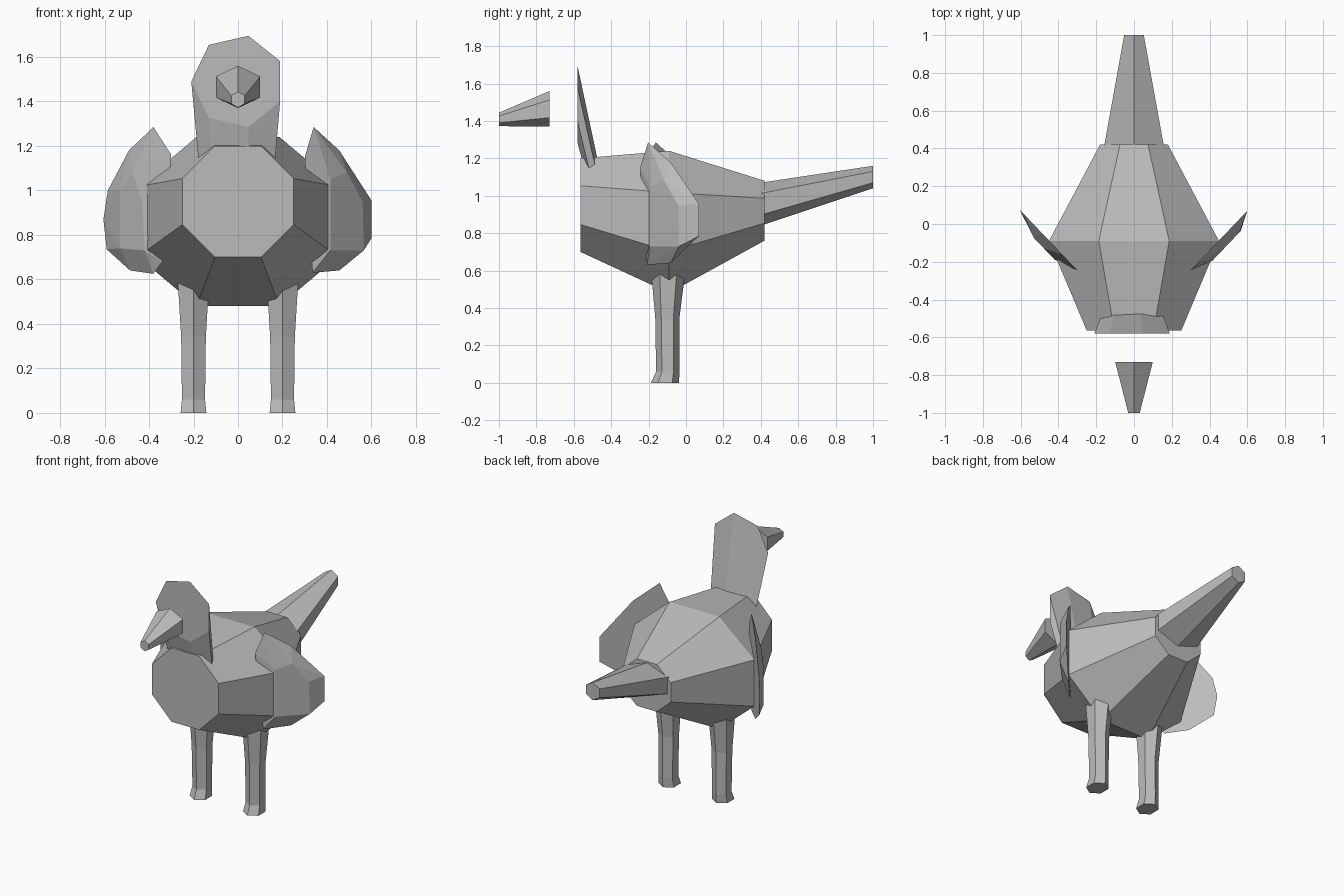
import bpy, bmesh, math

cube = bpy.data.objects.get("Cube")
if cube:
    bpy.data.objects.remove(cube, do_unlink=True)

grey = bpy.data.materials.new("plain_grey")
grey.use_nodes = True
COLOUR = (0.5, 0.5, 0.5, 1)
grey.diffuse_color = COLOUR
grey.node_tree.nodes["Principled BSDF"].inputs["Base Color"].default_value = COLOUR


def finish(name, bm):
    bmesh.ops.recalc_face_normals(bm, faces=bm.faces)
    mesh = bpy.data.meshes.new(name)
    bm.to_mesh(mesh)
    bm.free()
    mesh.materials.append(grey)
    obj = bpy.data.objects.new(name, mesh)
    bpy.context.collection.objects.link(obj)
    return obj


def loft(name, sides, phase, rings, upright=False):
    """Capped tube through rings of (centre, x radius, other radius)."""
    bm = bmesh.new()
    loops = []
    for (cx, cy, cz), rx, ro in rings:
        loop = []
        for i in range(sides):
            a = math.radians(phase) + math.tau * i / sides
            dx, do = rx * math.cos(a), ro * math.sin(a)
            co = (cx + dx, cy + do, cz) if upright else (cx + dx, cy, cz + do)
            loop.append(bm.verts.new(co))
        loops.append(loop)
    for a, b in zip(loops, loops[1:]):
        for i in range(sides):
            j = (i + 1) % sides
            bm.faces.new((a[i], a[j], b[j], b[i]))
    bm.faces.new(loops[0])
    bm.faces.new(loops[-1])
    return finish(name, bm)


# Octagonal body, radii given to the flat sides
flat = 1 / math.cos(math.pi / 8)
loft("body", 8, 22.5, [
    ((0, -0.565, 0.95), 0.25 * flat, 0.25 * flat),
    ((0, -0.09, 0.86), 0.45 * flat, 0.38 * flat),
    ((0, 0.42, 0.92), 0.18 * flat, 0.16 * flat)])

# Slanted seven-sided neck ending in a flat face
loft("neck_and_head", 7, 180, [
    ((0, -0.58, 1.49), 0.21, 0.21),
    ((0, -0.455, 0.95), 0.16, 0.165)])

# Beak floating ahead of the face
loft("beak", 6, 30, [
    ((0, -1, 1.408), 0.035, 0.036),
    ((0, -0.73, 1.465), 0.115, 0.095)])

# Raised tail
loft("tail", 6, 30, [
    ((0, 0.4, 0.955), 0.185, 0.115),
    ((0, 1, 1.1), 0.06, 0.06)])

# Legs with small feet
for side, sign in (("left", 1), ("right", -1)):
    loft(side + "_leg", 6, 30, [
        ((sign * 0.2, -0.112, 0), 0.067, 0.075),
        ((sign * 0.2, -0.0975, 0.06), 0.06, 0.0625),
        ((sign * 0.2, -0.1, 0.34), 0.064, 0.064),
        ((sign * 0.2, -0.095, 0.6), 0.082, 0.092)], upright=True)


# Wings: thin angled plates, flat behind and raised in front
def wing(name, sign, outline, panel):
    bm = bmesh.new()
    for points, lift in ((outline, 0), (panel, 0.07)):
        for x, z in points:
            bm.verts.new((sign * x, 1.05 * x - 0.56 - lift, z))
    bmesh.ops.convex_hull(bm, input=bm.verts)
    bmesh.ops.dissolve_limit(bm, angle_limit=0.03, verts=bm.verts, edges=bm.edges)
    finish(name, bm)


wing("left_wing", 1,
     [(0.3, 1.15), (0.34, 1.285), (0.455, 1.18), (0.6, 0.955),
      (0.6, 0.785), (0.455, 0.64), (0.335, 0.63)],
     [(0.415, 1.05), (0.49, 1.08), (0.56, 0.95), (0.565, 0.73), (0.415, 0.73)])
wing("right_wing", -1,
     [(0.3, 1.16), (0.38, 1.285), (0.49, 1.18), (0.585, 1.0), (0.605, 0.87),
      (0.59, 0.735), (0.485, 0.64), (0.38, 0.625), (0.34, 0.68)],
     [(0.43, 0.95), (0.475, 1.08), (0.53, 1.0), (0.53, 0.74), (0.42, 0.73)])
